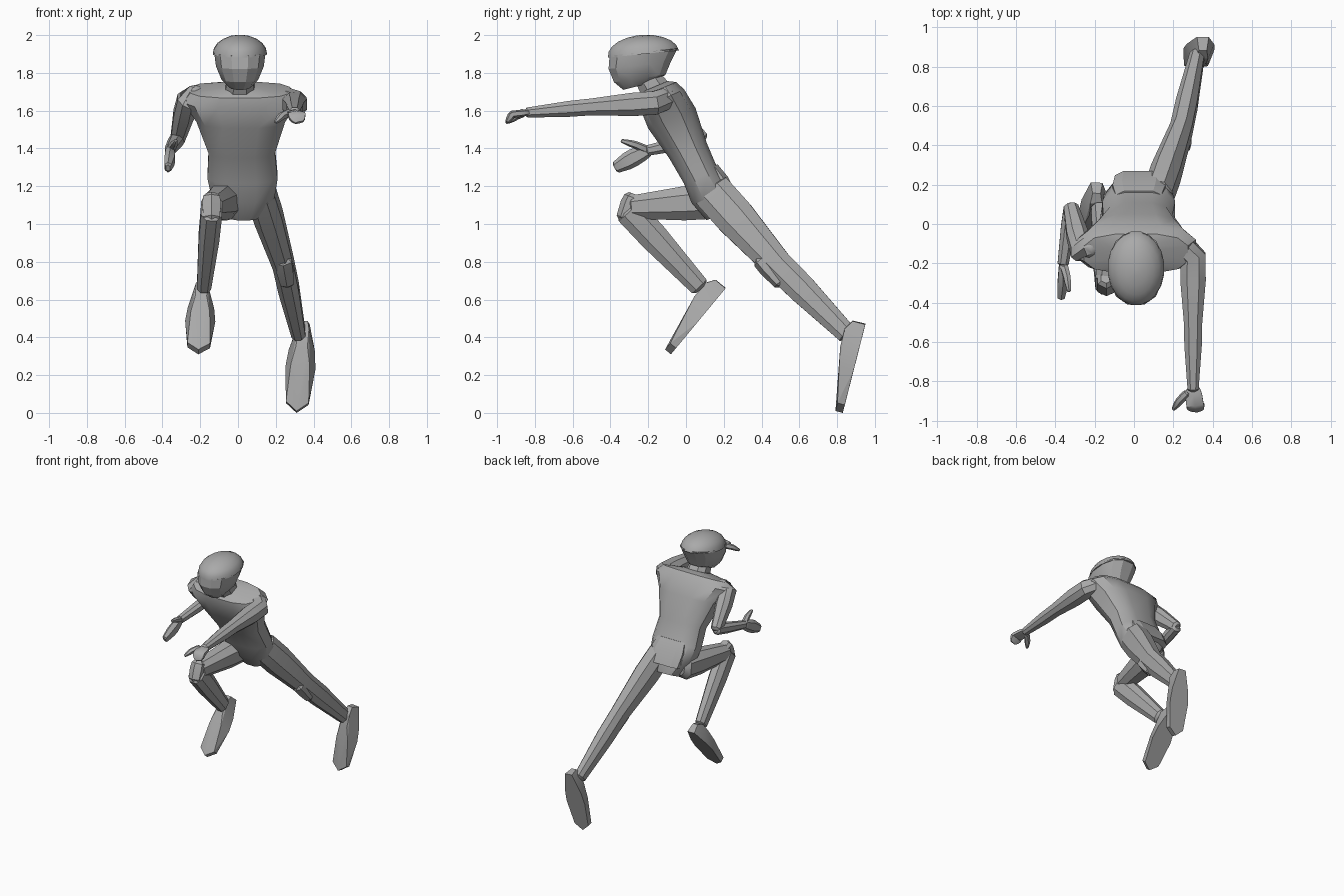
import bpy, bmesh, math
from mathutils import Vector

if "Cube" in bpy.data.objects:
    bpy.data.objects.remove(bpy.data.objects["Cube"])

shade = .4
grey = bpy.data.materials.new("plain grey")
grey.use_nodes = True
grey.diffuse_color = (shade, shade, shade, 1)
grey.node_tree.nodes["Principled BSDF"].inputs["Base Color"].default_value = grey.diffuse_color


def point(x, y, z):
    return Vector((x, y, z))


def finish(name, bm, angle):
    bmesh.ops.recalc_face_normals(bm, faces=bm.faces)
    mesh = bpy.data.meshes.new(name)
    bm.to_mesh(mesh)
    bm.free()
    mesh.materials.append(grey)
    part = bpy.data.objects.new(name, mesh)
    bpy.context.collection.objects.link(part)
    bpy.ops.object.select_all(action='DESELECT')
    part.select_set(True)
    bpy.context.view_layer.objects.active = part
    bpy.ops.object.shade_smooth_by_angle(angle=math.radians(angle))


def skin(name, rings, sides, angle=35, power=.85):
    """Loft through rings, each a centre and two half axes."""
    bm = bmesh.new()
    loops = []
    for centre, across, deep in rings:
        loop = []
        for i in range(sides):
            turn = math.tau * (i + .5) / sides
            p, q = (math.copysign(abs(f) ** power, f) for f in (math.cos(turn), math.sin(turn)))
            loop.append(bm.verts.new(centre + across * p + deep * q))
        loops.append(loop)
    for low, high in zip(loops, loops[1:]):
        for i in range(sides):
            j = (i + 1) % sides
            bm.faces.new((low[i], low[j], high[j], high[i]))
    bm.faces.new(loops[0])
    bm.faces.new(loops[-1])
    finish(name, bm, angle)


def limb(name, joints, radii, flat=1, sides=8):
    """Tapered limb with a muscle swell after each joint and blunt ends."""
    path = []
    for i in range(len(joints) - 1):
        path.append((joints[i], radii[i]))
        path.append((joints[i].lerp(joints[i + 1], .35), (radii[i] * .65 + radii[i + 1] * .35) * 1.1))
    path.append((joints[-1], radii[-1]))
    for end, inner in ((0, 1), (-1, -2)):
        centre, radius = path[end]
        tip = centre + (centre - path[inner][0]).normalized() * radius * .4
        path.insert(0 if end == 0 else len(path), (tip, radius * .6))
    rings = []
    for i, (centre, radius) in enumerate(path):
        before, after = path[max(i - 1, 0)][0], path[min(i + 1, len(path) - 1)][0]
        along = (after - before).normalized()
        across = point(1, 0, 0)
        across = (across - along * across.dot(along)).normalized()
        rings.append((centre, across * radius, along.cross(across) * radius * flat))
    skin(name, rings, sides)


def shoe(name, heel, toe, up):
    along = toe - heel
    up = (up - up.project(along)).normalized()
    side = along.normalized().cross(up)
    bm = bmesh.new()
    # Fraction along the sole, half width, height and half width of the upper
    for s, half, height, top in ((0, .03, .07, .02), (.1, .04, .1, .03), (.3, .07, .1, .03),
                                 (.5, .08, .08, .05), (.9, .06, .04, .06), (1, 0, .04, 0)):
        for sign in (-1, 1):
            bm.verts.new(heel + along * s + side * half * sign)
            bm.verts.new(heel + along * s + side * top * sign + up * height)
    bmesh.ops.remove_doubles(bm, verts=bm.verts, dist=.001)
    bmesh.ops.convex_hull(bm, input=bm.verts)
    bmesh.ops.dissolve_limit(bm, angle_limit=.03, verts=bm.verts, edges=bm.edges)
    finish(name, bm, 20)


# Torso sections strung along a leaning spine
pelvis, collar = point(.03, .18, 1.05), point(.01, -.16, 1.73)
lean = point(0, .92, .39)


def spine_section(t, wide, deep, shift=0):
    return pelvis.lerp(collar, t) + lean * shift, point(wide, 0, 0), lean * deep


skin("torso", [spine_section(*row) for row in (
    (0, .09, .08), (.15, .17, .11), (.3, .19, .1), (.5, .18, .11),
    (.75, .24, .14), (.9, .31, .13), (.97, .27, .11), (1, .1, .07))], 12, power=.7)
skin("jacket_hem", [spine_section(*row) for row in (
    (.08, .13, .07, .06), (.22, .14, .07, .06), (.33, .12, .06, .05))], 8, 20, .5)
limb("neck", (point(.01, -.13, 1.66), point(.01, -.22, 1.8)), (.08, .07))

# Head: a helmet dome over a tapering face mask, sharing one rim
brow = point(.01, -.225, 1.9)
wide, deep, rise = .145, .19, .1
dome = []
for k in range(6):
    turn = math.radians(k * 17)
    c = math.cos(turn)
    dome.append((brow + point(0, -.02 * math.sin(turn), rise * math.sin(turn)),
                 point(wide * c, 0, 0), point(0, deep, .02) * c))
skin("helmet_dome", dome, 20, 40, 1)
skin("face_mask", [(brow + point(0, shift, -drop), point(half, 0, 0), point(0, length, .02))
                   for shift, drop, half, length in (
    (0, -.01, .14, .185), (-.02, .06, .13, .17), (-.02, .13, .1, .14), (-.03, .17, .06, .08))], 12, 25)

# Left leg stretched back, with a bump at the knee
knee, ankle = point(.24, .48, .79), point(.32, .85, .42)
limb("left_leg", (point(.12, .14, 1.17), knee, ankle), (.08, .06, .04), 1.4)
limb("left_knee_pad", (knee + point(0, -.08, .02), knee + point(.02, .02, -.1)), (.05, .04), 1, 6)
shoe("left_shoe", point(.35, .95, .47), point(.31, .83, 0), point(0, -1, .3))

# Right leg with the knee raised in front
knee, ankle = point(-.14, -.3, 1.07), point(-.18, .07, .67)
limb("right_thigh", (point(-.07, .14, 1.12), knee + point(0, .02, .02)), (.09, .06), 1.1)
limb("right_shin", (knee, ankle), (.06, .04), 1.4)
limb("right_knee", (knee + point(0, .02, .07), knee + point(0, -.02, -.04)), (.05, .05), 1, 6)
shoe("right_shoe", point(-.19, .21, .66), point(-.21, -.08, .31), point(0, -.8, .6))

# Left arm reaching forward
wrist = point(.3, -.84, 1.59)
limb("left_arm", (point(.2, -.06, 1.68), point(.3, -.17, 1.64), point(.3, -.5, 1.62), wrist),
     (.05, .07, .05, .03), .95)
limb("left_hand", (wrist, wrist + point(.01, -.08, -.01), wrist + point(.02, -.1, -.04)), (.04, .05, .04), .4, 6)
limb("left_thumb", (wrist + point(-.03, -.02, 0), wrist + point(-.07, -.06, -.02),
                    wrist + point(-.1, -.1, -.05)), (.02, .02, .01), 1, 6)

# Right arm bent with the elbow behind
elbow, wrist = point(-.32, .08, 1.45), point(-.36, -.2, 1.39)
limb("right_upper_arm", (point(-.2, -.11, 1.69), point(-.27, -.13, 1.65), elbow), (.05, .06, .04), 1.1)
limb("right_forearm", (elbow, wrist), (.04, .03))
limb("right_hand", (wrist, wrist + point(0, -.08, -.04), wrist + point(-.01, -.17, -.09)), (.02, .03, .02), 1.6, 6)
limb("right_thumb", (wrist, wrist + point(.02, -.07, .03), wrist + point(.03, -.14, .05)), (.02, .02, .01), 1, 6)
